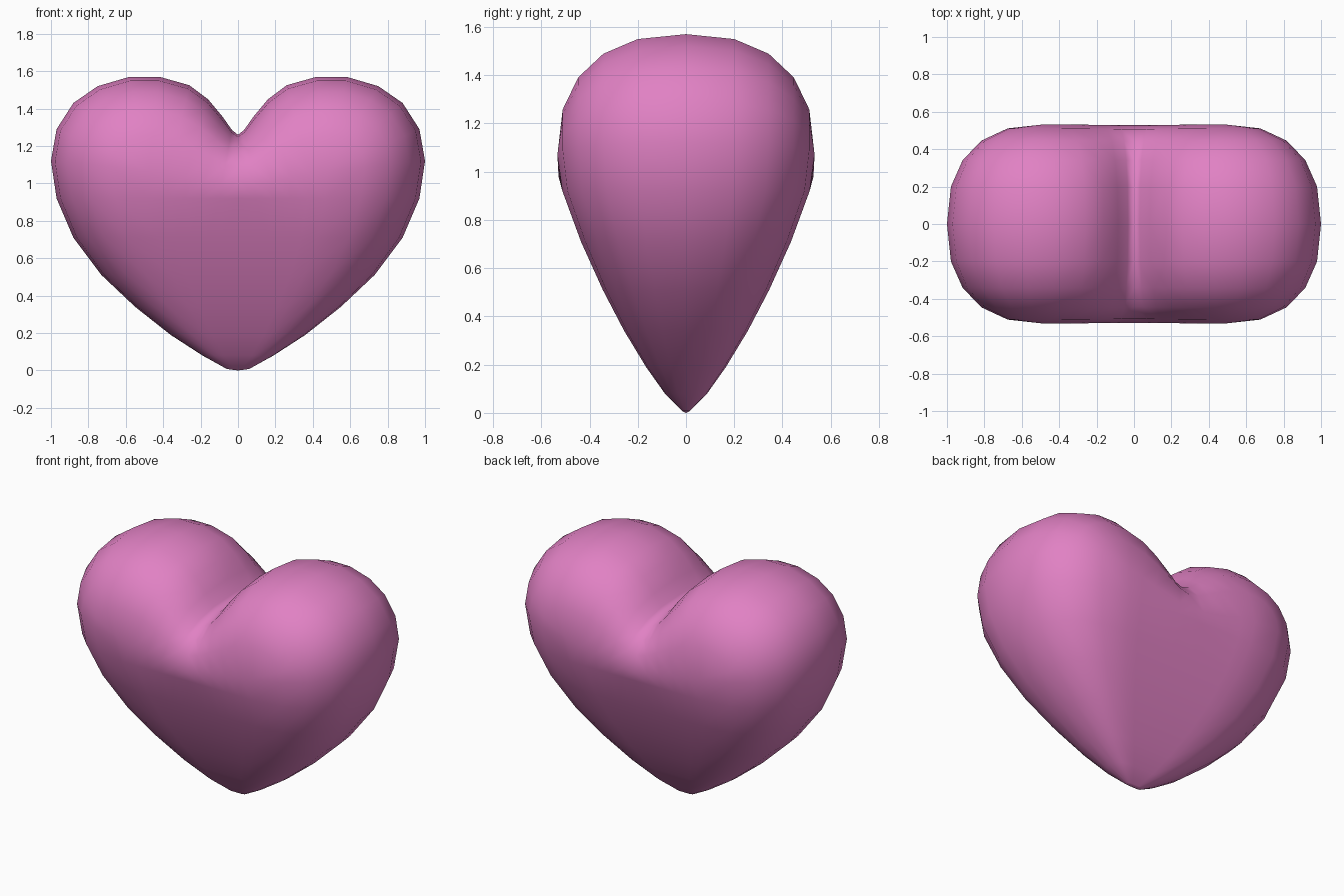
import bpy, bmesh
from math import sin, cos, pi

if "Cube" in bpy.data.objects:
    bpy.data.objects.remove(bpy.data.objects["Cube"])

# Right half of the front outline (x, z), from the notch round to the tip
outline = [(0, 1.26), (.032, 1.285), (.085, 1.36), (.16, 1.45), (.26, 1.525),
           (.42, 1.57), (.58, 1.57), (.75, 1.52), (.88, 1.43), (.97, 1.29),
           (1, 1.12), (.97, .92), (.88, .71), (.73, .51), (.55, .34),
           (.36, .19), (.19, .08), (.06, .008), (0, 0)]
# Upper edge of the flatter front panel, from the centre to the lobe middle
panel_top = [(0, .98), (.09, .99), (.18, 1.01), (.28, 1.03), (.38, 1.055), (.48, 1.07)]
# Half depth by height, from the side view
depth = [(0, 0), (.008, .016), (.03, .05), (.11, .11), (.24, .20), (.40, .29),
         (.60, .39), (.83, .485), (.97, .528), (1.07, .533), (1.6, .533)]
FULL = 2 / 2.4   # roundness of the rim
STEPS = 5
SIDE = 10        # outline index of the widest point


def half_depth(z):
    for (z0, d0), (z1, d1) in zip(depth, depth[1:]):
        if z <= z1:
            return d0 + (d1 - d0) * (z - z0) / (z1 - z0)
    return depth[-1][1]


def panel_edge(i):
    if i <= SIDE:
        return panel_top[min(i, 5)]
    x, z = outline[i]
    return .48 * x, z


bm = bmesh.new()


def loft(rows):
    grid = [[bm.verts.new(p) for p in row] for row in rows]
    for a, b in zip(grid, grid[1:]):
        for j in range(len(a) - 1):
            bm.faces.new((a[j], a[j + 1], b[j + 1], b[j]))


# Rounded rim from the outline to the front panel
rim = []
for i, (cx, cz) in enumerate(outline):
    sx, sz = panel_edge(i)
    row = []
    for k in range(STEPS + 1):
        a = k / STEPS * pi / 2
        u = max(cos(a), 0) ** FULL if k < STEPS else 0
        v = sin(a) ** FULL
        row.append((sx + (cx - sx) * u, -half_depth(sz) * v, sz + (cz - sz) * u))
    rim.append(row)
loft(rim)

# Front panel, from its upper edge down to the tip
panel = [[(x, -half_depth(z), z) for x, z in panel_top]]
for i in range(SIDE + 1, len(outline)):
    sx, sz = panel_edge(i)
    panel.append([(sx * k / 5, -half_depth(sz), sz) for k in range(6)])
loft(panel)

bmesh.ops.remove_doubles(bm, verts=bm.verts, dist=1e-4)
bmesh.ops.dissolve_degenerate(bm, edges=bm.edges, dist=1e-4)
bmesh.ops.recalc_face_normals(bm, faces=bm.faces)
bm.normal_update()
if sum(f.normal.y * f.calc_area() for f in bm.faces) > 0:
    bmesh.ops.reverse_faces(bm, faces=bm.faces)
for f in bm.faces:
    f.smooth = True

mesh = bpy.data.meshes.new("heart")
bm.to_mesh(mesh)
bm.free()
heart = bpy.data.objects.new("heart", mesh)
bpy.context.collection.objects.link(heart)

# Mirror the quarter left to right and front to back
mirror = heart.modifiers.new("mirror", 'MIRROR')
mirror.use_axis = (True, True, False)
mirror.use_clip = True
mirror.merge_threshold = .001

pink = bpy.data.materials.new("pink")
pink.diffuse_color = (.75, .22, .55, 1)
pink.use_nodes = True
pink.node_tree.nodes["Principled BSDF"].inputs["Base Color"].default_value = pink.diffuse_color
mesh.materials.append(pink)
